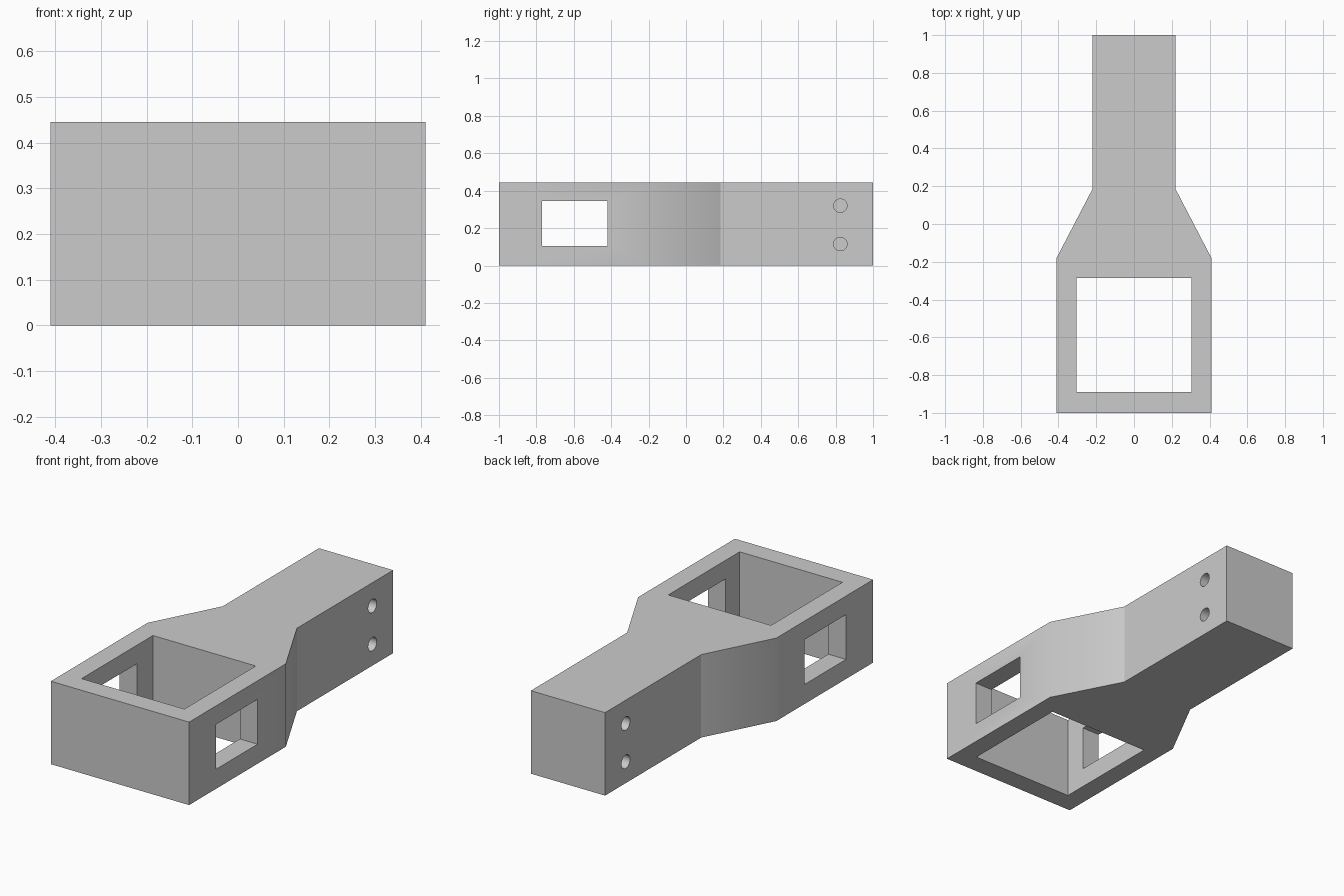
import bpy, bmesh, math
from mathutils import Matrix, Vector

cube = bpy.data.objects.get("Cube")
if cube:
    bpy.data.objects.remove(cube, do_unlink=True)

HEIGHT = 0.445
NECK_Y = 0.185

# Single grey material
grey = bpy.data.materials.new("plain grey")
grey.use_nodes = True
COLOUR = (0.6, 0.6, 0.6, 1)
grey.diffuse_color = COLOUR
grey.node_tree.nodes["Principled BSDF"].inputs["Base Color"].default_value = COLOUR


def finish(name, bm):
    bmesh.ops.recalc_face_normals(bm, faces=bm.faces)
    mesh = bpy.data.meshes.new(name)
    bm.to_mesh(mesh)
    bm.free()
    mesh.materials.append(grey)
    obj = bpy.data.objects.new(name, mesh)
    bpy.context.collection.objects.link(obj)
    return obj


def box(name, lo, hi):
    lo, hi = Vector(lo), Vector(hi)
    bm = bmesh.new()
    bmesh.ops.create_cube(bm, size=1, matrix=Matrix.Translation((lo + hi) / 2)
                          @ Matrix.Diagonal((*(hi - lo), 1)))
    return finish(name, bm)


def side_pin(name, x, y, z, radius, length):
    bm = bmesh.new()
    bmesh.ops.create_cone(bm, cap_ends=True, segments=32, radius1=radius,
                          radius2=radius, depth=length,
                          matrix=Matrix.Translation((x, y, z))
                          @ Matrix.Rotation(math.pi / 2, 4, "Y"))
    return finish(name, bm)


# Body: mirrored plan outline, extruded upwards
half = [(0.41, -1), (0.41, -0.18), (0.22, NECK_Y), (0.22, 1)]
outline = half + [(-x, y) for x, y in reversed(half)]
bm = bmesh.new()
base = bm.faces.new([bm.verts.new((x, y, 0)) for x, y in outline])
extruded = bmesh.ops.extrude_face_region(bm, geom=[base])["geom"]
bmesh.ops.translate(bm, vec=(0, 0, HEIGHT),
                    verts=[v for v in extruded if isinstance(v, bmesh.types.BMVert)])
body = finish("frame_body", bm)

# Cutters: open pocket, side windows and blind screw holes
cutters = [box("pocket_cutter", (-0.305, -0.89, -0.1), (0.305, -0.285, 0.6)),
           box("window_cutter", (-0.6, -0.77, 0.105), (0.6, -0.42, 0.345))]
for side in (-1, 1):
    for z in (0.115, 0.32):
        cutters.append(side_pin("screw_hole_cutter", side * 0.22, 0.825, z, 0.036, 0.24))

bpy.context.view_layer.objects.active = body
for cutter in cutters:
    cutter.hide_render = True
    mod = body.modifiers.new("cut", "BOOLEAN")
    mod.operation = "DIFFERENCE"
    mod.solver = "EXACT"
    mod.object = cutter
    bpy.ops.object.modifier_apply(modifier=mod.name)
for cutter in cutters:
    bpy.data.objects.remove(cutter, do_unlink=True)

# Smooth shading, with a crisp crease where the neck begins
bpy.ops.object.select_all(action="DESELECT")
body.select_set(True)
bpy.ops.object.shade_smooth_by_angle(angle=math.radians(30))
bm = bmesh.new()
bm.from_mesh(body.data)
for edge in bm.edges:
    if all(abs(v.co.y - NECK_Y) < 0.001 for v in edge.verts):
        edge.smooth = False
bm.to_mesh(body.data)
bm.free()
